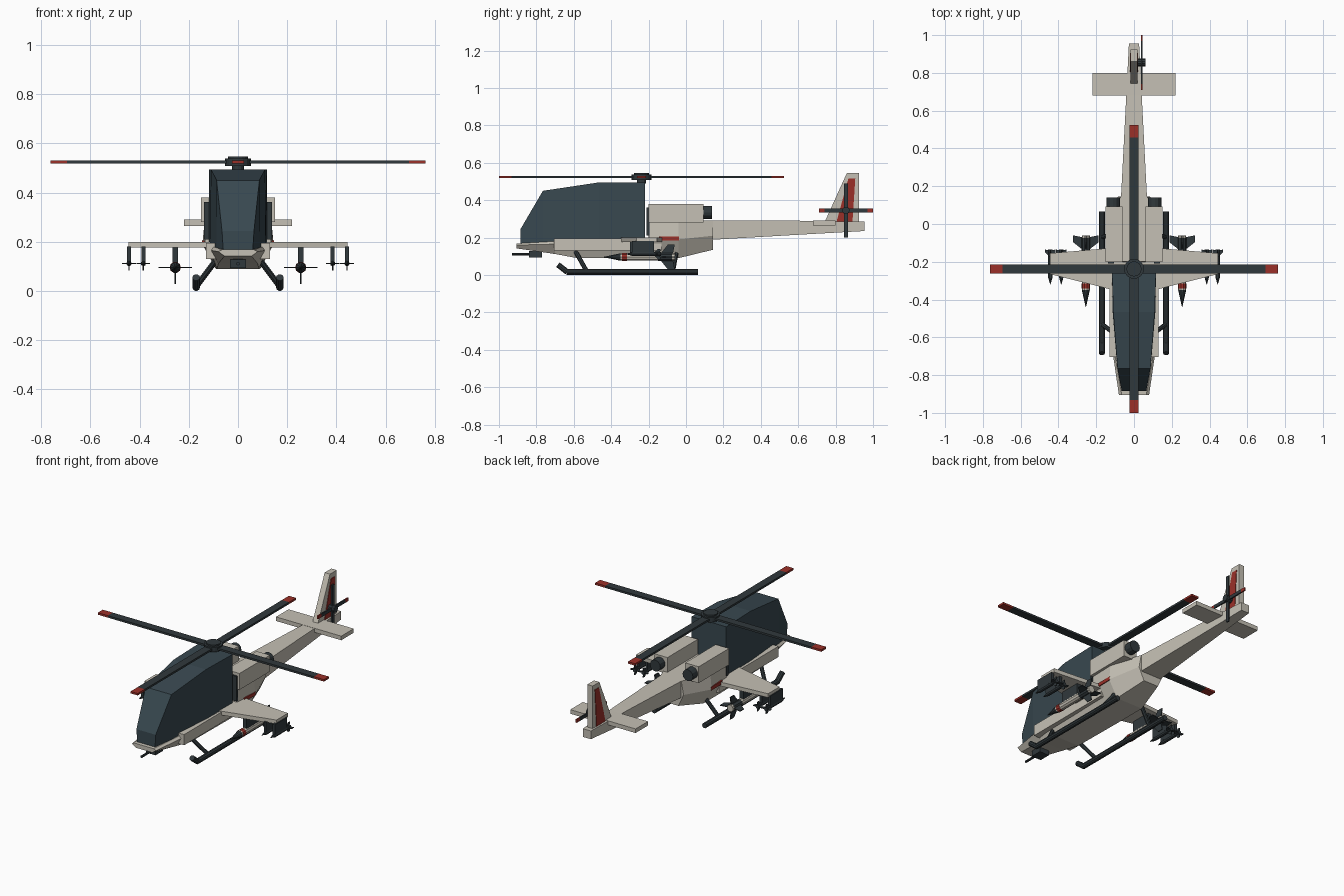
import bpy, bmesh, math
from mathutils import Vector

if "Cube" in bpy.data.objects:
    bpy.data.objects.remove(bpy.data.objects["Cube"])


def material(name, rgb):
    m = bpy.data.materials.new(name)
    m.diffuse_color = (*rgb, 1)
    m.use_nodes = True
    m.node_tree.nodes["Principled BSDF"].inputs["Base Color"].default_value = m.diffuse_color
    return m


BEIGE = material("beige_paint", (0.56, 0.53, 0.46))
DARK = material("dark_metal", (0.03, 0.04, 0.045))
GLASS = material("dark_glass", (0.04, 0.065, 0.08))
RED = material("red_paint", (0.33, 0.03, 0.022))


def loft(name, rings, mat):
    """Skin matching rings of points and cap both ends."""
    bm = bmesh.new()
    vs = [[bm.verts.new(p) for p in r] for r in rings]
    n = len(vs[0])
    for a, b in zip(vs, vs[1:]):
        for i in range(n):
            j = (i + 1) % n
            bm.faces.new((a[i], a[j], b[j], b[i]))
    bm.faces.new(vs[0])
    bm.faces.new(vs[-1][::-1])
    bmesh.ops.recalc_face_normals(bm, faces=bm.faces)
    me = bpy.data.meshes.new(name)
    bm.to_mesh(me)
    bm.free()
    ob = bpy.data.objects.new(name, me)
    bpy.context.collection.objects.link(ob)
    me.materials.append(mat)
    return ob


def box(name, x, y, z, mat):
    rings = [[(x[0], b, z[0]), (x[1], b, z[0]), (x[1], b, z[1]), (x[0], b, z[1])] for b in y]
    return loft(name, rings, mat)


def side_x(s, a, b):
    return sorted((s * a, s * b))


def rod(name, p, q, r, mat, r2=None, n=10):
    """Round bar or cone from p to q."""
    p, q = Vector(p), Vector(q)
    rot = (q - p).to_track_quat('Z', 'Y')
    rings = []
    for c, rad in ((p, r), (q, r if r2 is None else r2)):
        rings.append([c + rot @ Vector((rad * math.cos(t), rad * math.sin(t), 0))
                      for t in (2 * math.pi * i / n for i in range(n))])
    return loft(name, rings, mat)


def plate(name, yz, x0, x1, mat):
    """Side-view outline extruded across x."""
    return loft(name, [[(x, y, z) for y, z in yz] for x in (x0, x1)], mat)


# Hull: y, half widths (top, middle, bottom), heights (top, middle, bottom)
hull = [(-0.905, 0.065, 0.08, 0.055, 0.168, 0.16, 0.142),
        (-0.70, 0.10, 0.11, 0.08, 0.18, 0.165, 0.112),
        (-0.58, 0.11, 0.12, 0.085, 0.19, 0.17, 0.09),
        (-0.20, 0.12, 0.135, 0.09, 0.20, 0.18, 0.09),
        (-0.199, 0.13, 0.135, 0.09, 0.29, 0.18, 0.09),
        (-0.04, 0.135, 0.145, 0.09, 0.29, 0.19, 0.09),
        (0.145, 0.07, 0.085, 0.05, 0.29, 0.21, 0.135)]
loft("hull", [[(a, y, t), (b, y, m), (c, y, l), (-c, y, l), (-b, y, m), (-a, y, t)]
              for y, a, b, c, t, m, l in hull], BEIGE)

# Canopy: y, half widths (low, high), heights (low, high)
canopy = [(-0.885, 0.06, 0.065, 0.165, 0.245), (-0.765, 0.088, 0.087, 0.165, 0.45),
          (-0.465, 0.113, 0.11, 0.18, 0.495), (-0.22, 0.117, 0.117, 0.195, 0.495)]
loft("canopy", [[(a, y, l), (b, y, h), (-b, y, h), (-a, y, l)] for y, a, b, l, h in canopy], GLASS)

# Tail boom
loft("tail_boom", [[(w, y, b), (w, y, t), (-w, y, t), (-w, y, b)] for y, w, b, t in
                   [(0.08, 0.072, 0.185, 0.29), (0.60, 0.045, 0.215, 0.29), (0.955, 0.027, 0.235, 0.285)]], BEIGE)

# Tail plane and fin
box("tail_plane", (-0.22, 0.22), (0.68, 0.80), (0.265, 0.29), BEIGE)
plate("tail_fin", [(0.74, 0.28), (0.86, 0.545), (0.925, 0.545), (0.925, 0.28)], -0.018, 0.018, BEIGE)
plate("fin_stripe", [(0.805, 0.285), (0.868, 0.515), (0.905, 0.515), (0.89, 0.285)], -0.021, 0.021, RED)

# Main rotor
C = Vector((0, -0.2375, 0.524))
rod("rotor_mast", (0, C.y, 0.49), (0, C.y, 0.515), 0.024, DARK, n=12)
rod("rotor_hub", (0, C.y, 0.509), (0, C.y, 0.538), 0.053, DARK, n=16)
rod("rotor_cap", (0, C.y, 0.536), (0, C.y, 0.546), 0.04, DARK, n=16)
for i in range(4):
    a = i * math.pi / 2
    for nm, x, m in (("main_blade", (0.03, 0.695), DARK), ("main_blade_tip", (0.695, 0.7625), RED)):
        ob = box(nm, x, (-0.024, 0.024), (-0.006, 0.006), m)
        ob.location = C
        ob.rotation_euler = (0, 0, a)

# Tail rotor
T = Vector((0.04, 0.855, 0.345))
rod("tail_rotor_hub", (0.01, T.y, T.z), (0.062, T.y, T.z), 0.02, DARK)
for i in range(4):
    for nm, y, m in (("tail_blade", (0.01, 0.115), DARK), ("tail_blade_tip", (0.115, 0.145), RED if i % 2 == 0 else DARK)):
        ob = box(nm, (-0.004, 0.004), y, (-0.01, 0.01), m)
        ob.location = T
        ob.rotation_euler = (i * math.pi / 2, 0, 0)

# Chin gun
box("gun_mount", (-0.032, 0.032), (-0.84, -0.77), (0.094, 0.128), DARK)
box("gun_neck", (-0.02, 0.02), (-0.82, -0.78), (0.12, 0.15), DARK)
rod("gun_barrel", (0, -0.93, 0.111), (0, -0.83, 0.111), 0.007, DARK, n=8)


def missile(name, x, z, y0, y1, r, fin, nose, chord, body, n):
    """Nose cone, body and four swept tail fins."""
    rod(name + "_nose", (x, y0 + nose, z), (x, y0, z), r, DARK, 0.001, n)
    rod(name + "_body", (x, y0 + nose, z), (x, y1, z), r, body, None, n)
    for i in range(4):
        a = i * math.pi / 2
        ob = plate(name + "_fin", [(y1 - chord, 0), (y1 - chord * 0.4, fin), (y1, fin), (y1 - chord * 0.15, 0)],
                   -0.0025, 0.0025, DARK)
        ob.location = (x, 0, z)
        ob.rotation_euler = (0, a, 0)


# Paired parts
for s in (-1, 1):
    box("side_cheek", side_x(s, 0.09, 0.13), (-0.705, -0.13), (0.13, 0.195), BEIGE)
    box("engine", side_x(s, 0.06, 0.15), (-0.2, 0.093), (0.28, 0.38), BEIGE)
    box("intake", side_x(s, 0.105, 0.138), (-0.21, -0.195), (0.21, 0.362), DARK)
    rod("exhaust", (s * 0.11, 0.08, 0.335), (s * 0.11, 0.14, 0.335), 0.035, DARK, n=12)
    box("side_stripe", side_x(s, 0.12, 0.146), (-0.145, -0.038), (0.185, 0.206), RED)

    # Stub wing
    loft("stub_wing", [[(s * x, f, 0.176), (s * x, b, 0.176), (s * x, b, 0.2), (s * x, f, 0.2)]
                       for x, f, b in ((0.10, -0.352, -0.125), (0.445, -0.265, -0.155))], BEIGE)

    # Large missile under the wing
    x = s * 0.255
    box("missile_pylon", (x - 0.012, x + 0.012), (-0.30, -0.17), (0.105, 0.18), DARK)
    missile("large_missile", x, 0.096, -0.44, -0.06, 0.021, 0.068, 0.09, 0.09, BEIGE, 10)
    rod("missile_band", (x, -0.342, 0.096), (x, -0.315, 0.096), 0.0225, RED)
    rod("missile_tail", (x, -0.15, 0.096), (x, -0.075, 0.096), 0.023, DARK)

    # Small missiles on outer rails
    for x in (s * 0.385, s * 0.443):
        box("launch_rail", (x - 0.008, x + 0.008), (-0.29, -0.17), (0.12, 0.182), DARK)
        missile("small_missile", x, 0.112, -0.32, -0.135, 0.011, 0.028, 0.035, 0.04, DARK, 8)

    # Landing skid
    x = s * 0.17
    rod("skid", (x, -0.64, 0.016), (x, 0.065, 0.016), 0.016, DARK)
    rod("skid_toe", (x, -0.635, 0.016), (x, -0.685, 0.055), 0.016, DARK)
    for ya, yb in ((-0.59, -0.53), (-0.05, -0.07)):
        rod("skid_strut", (s * 0.09, ya, 0.125), (x, yb, 0.018), 0.012, DARK, n=8)
